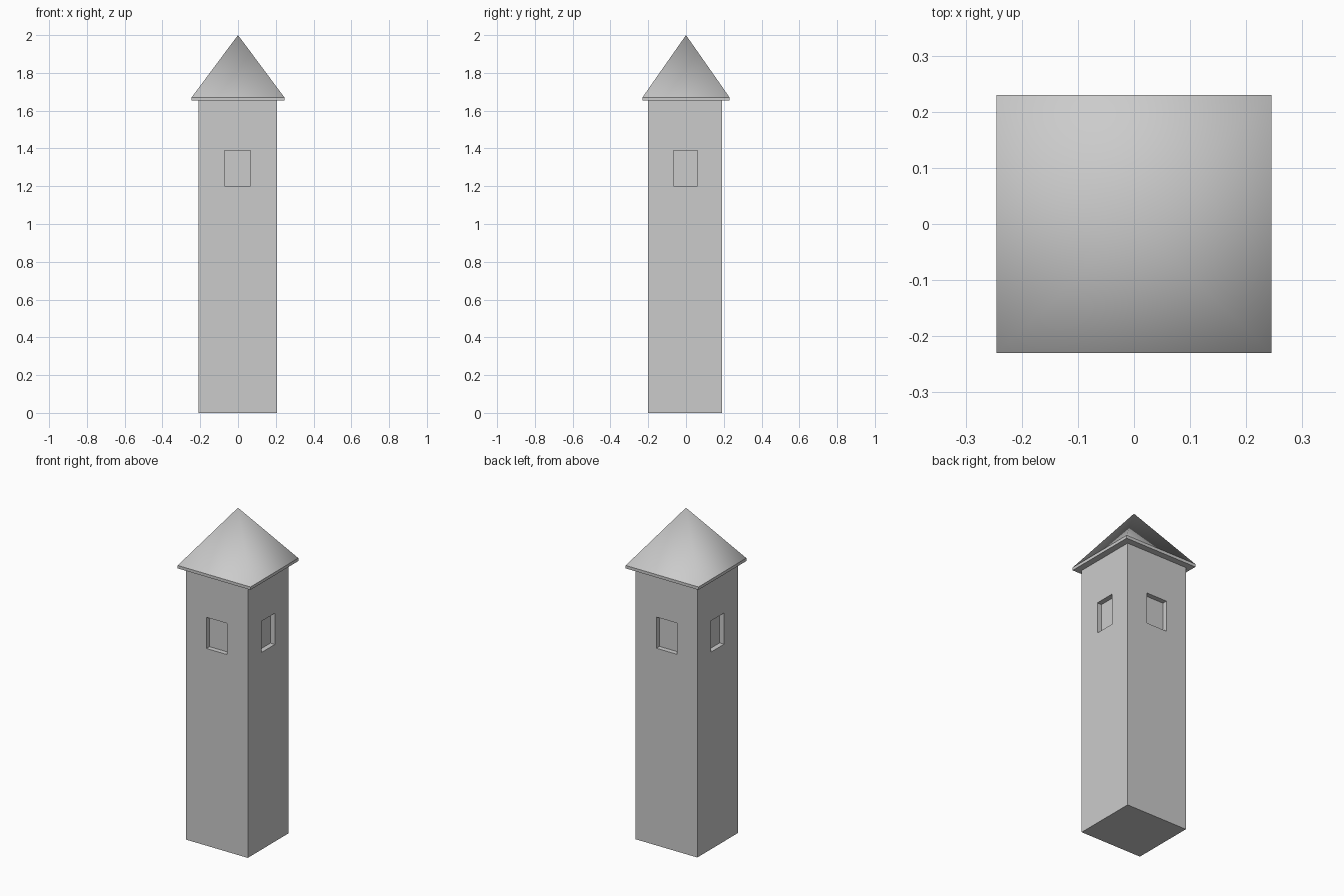
import bpy
import bmesh
from mathutils import Matrix, Vector

cube = bpy.data.objects.get("Cube")
if cube:
    bpy.data.objects.remove(cube, do_unlink=True)

stone = bpy.data.materials.new("grey_stone")
grey = (0.6, 0.6, 0.6, 1)
stone.diffuse_color = grey
stone.use_nodes = True
stone.node_tree.nodes["Principled BSDF"].inputs["Base Color"].default_value = grey


def new_box(low, high):
    """Box mesh spanning two opposite corners."""
    bm = bmesh.new()
    low, high = Vector(low), Vector(high)
    size = high - low
    bmesh.ops.create_cube(bm, size=1, matrix=Matrix.Translation((low + high) / 2)
                          @ Matrix.Diagonal((*size, 1)))
    return bm


def finish(bm, name):
    mesh = bpy.data.meshes.new(name)
    bmesh.ops.recalc_face_normals(bm, faces=bm.faces)
    bm.to_mesh(mesh)
    bm.free()
    mesh.materials.append(stone)
    obj = bpy.data.objects.new(name, mesh)
    bpy.context.collection.objects.link(obj)
    return obj


# Tower shaft, cut along the window borders on every side
EAVE, RIM, APEX = 1.653, 1.671, 2.0
WINDOW = [(-0.072, 0.066), (-0.067, 0.06), (1.2, 1.39)]
DEPTH = 0.03
shaft = new_box((-0.21, -0.2, 0), (0.206, 0.191, EAVE))
for axis, limits in enumerate(WINDOW):
    normal = Vector((0, 0, 0))
    normal[axis] = 1
    for limit in limits:
        bmesh.ops.bisect_plane(shaft, geom=shaft.verts[:] + shaft.edges[:] + shaft.faces[:],
                               plane_co=normal * limit, plane_no=normal)


# Four recessed windows
def is_window(face):
    c = face.calc_center_median()
    across = 0 if abs(face.normal.y) > 0.5 else 1
    return (abs(face.normal.z) < 0.5
            and all(WINDOW[a][0] < c[a] < WINDOW[a][1] for a in (across, 2)))


shaft.normal_update()
panes = [f for f in shaft.faces if is_window(f)]
for pane in panes:
    inward = -DEPTH * pane.normal.copy()
    result = bmesh.ops.extrude_discrete_faces(shaft, faces=[pane])
    bmesh.ops.translate(shaft, verts=result["faces"][0].verts[:], vec=inward)
finish(shaft, "tower_shaft")

# Roof: thin eave slab drawn up to a point, with softly blended slopes
roof = new_box((-0.245, -0.23, EAVE), (0.245, 0.23, RIM))
top = max(roof.faces, key=lambda f: f.calc_center_median().z)
peak = bmesh.ops.poke(roof, faces=[top])["verts"][0]
peak.co.z = APEX
for face in roof.faces:
    face.smooth = True
for edge in roof.edges:
    edge.smooth = peak in edge.verts
finish(roof, "pyramid_roof")
